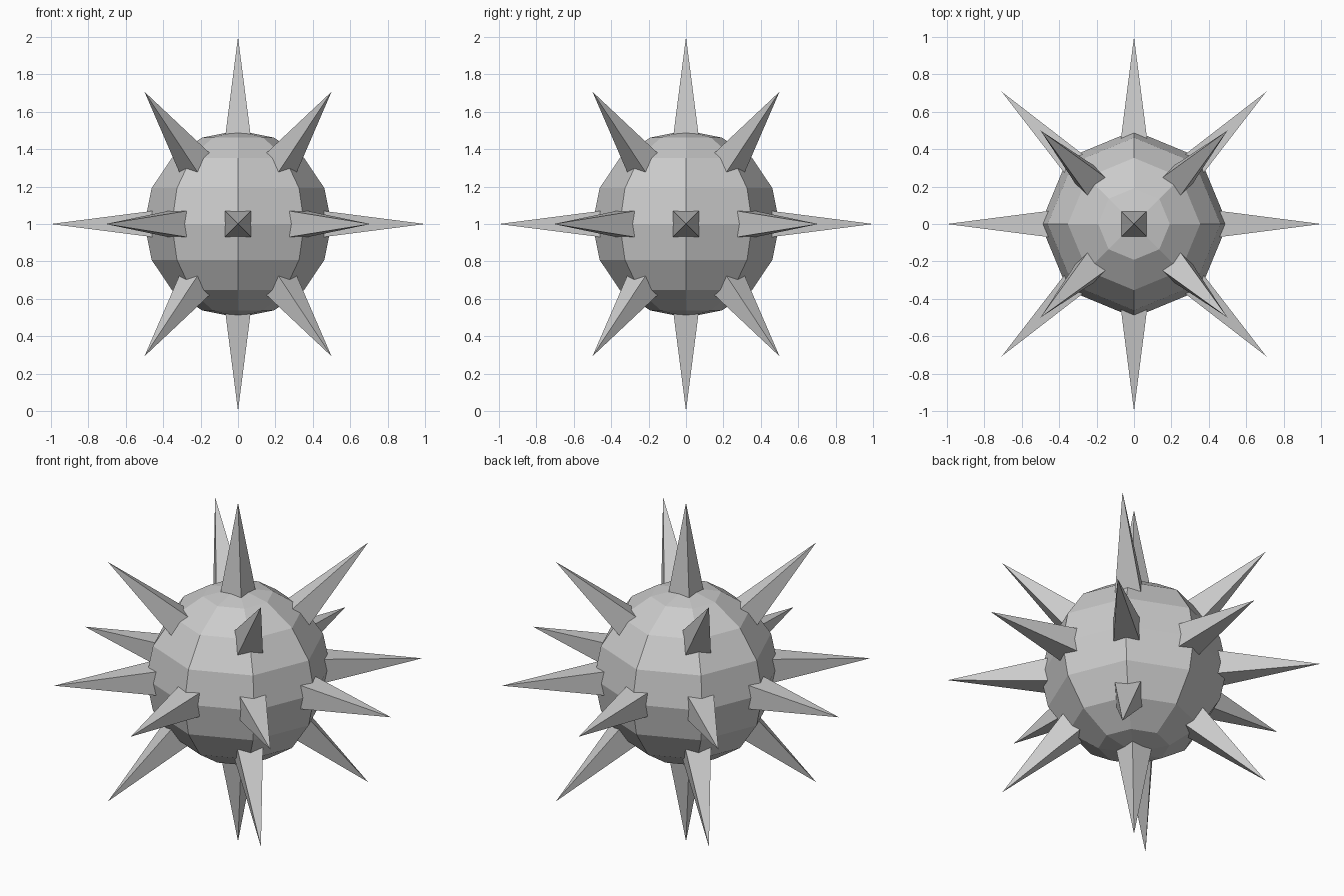
import bpy, bmesh
from math import pi, sqrt
from mathutils import Matrix

if "Cube" in bpy.data.objects:
    bpy.data.objects.remove(bpy.data.objects["Cube"])

CENTRE = Matrix.Translation((0, 0, 1))


def make_object(name, bm):
    mesh = bpy.data.meshes.new(name)
    bm.to_mesh(mesh)
    bm.free()
    obj = bpy.data.objects.new(name, mesh)
    bpy.context.collection.objects.link(obj)
    obj.matrix_world = CENTRE
    return obj


# Faceted ball: 8 segments, 8 rings
bm = bmesh.new()
bmesh.ops.create_uvsphere(bm, u_segments=8, v_segments=8, radius=0.5)
make_object("ball", bm)


# Four-sided spike pointing outwards, base sunk into the ball
BASE, TIP, HALF = 0.45, 1.0, 0.0707


def spike(name, lat, az):
    bm = bmesh.new()
    place = (Matrix.Rotation(az, 4, 'Z') @ Matrix.Rotation(pi / 2 - lat, 4, 'Y')
             @ Matrix.Translation((0, 0, (BASE + TIP) / 2))
             @ Matrix.Rotation(pi / 4, 4, 'Z'))
    bmesh.ops.create_cone(bm, cap_ends=True, segments=4, radius1=HALF * sqrt(2),
                          radius2=0, depth=TIP - BASE, matrix=place)
    bmesh.ops.remove_doubles(bm, verts=bm.verts, dist=1e-5)
    make_object(name, bm)


# Spikes: equator ring, two diagonal rings, two poles
for i in range(8):
    spike(f"equator_spike_{i + 1}", 0, i * pi / 4)
for i in range(4):
    az = pi / 4 + i * pi / 2
    spike(f"upper_spike_{i + 1}", pi / 4, az)
    spike(f"lower_spike_{i + 1}", -pi / 4, az)
spike("top_spike", pi / 2, 0)
spike("bottom_spike", -pi / 2, 0)
